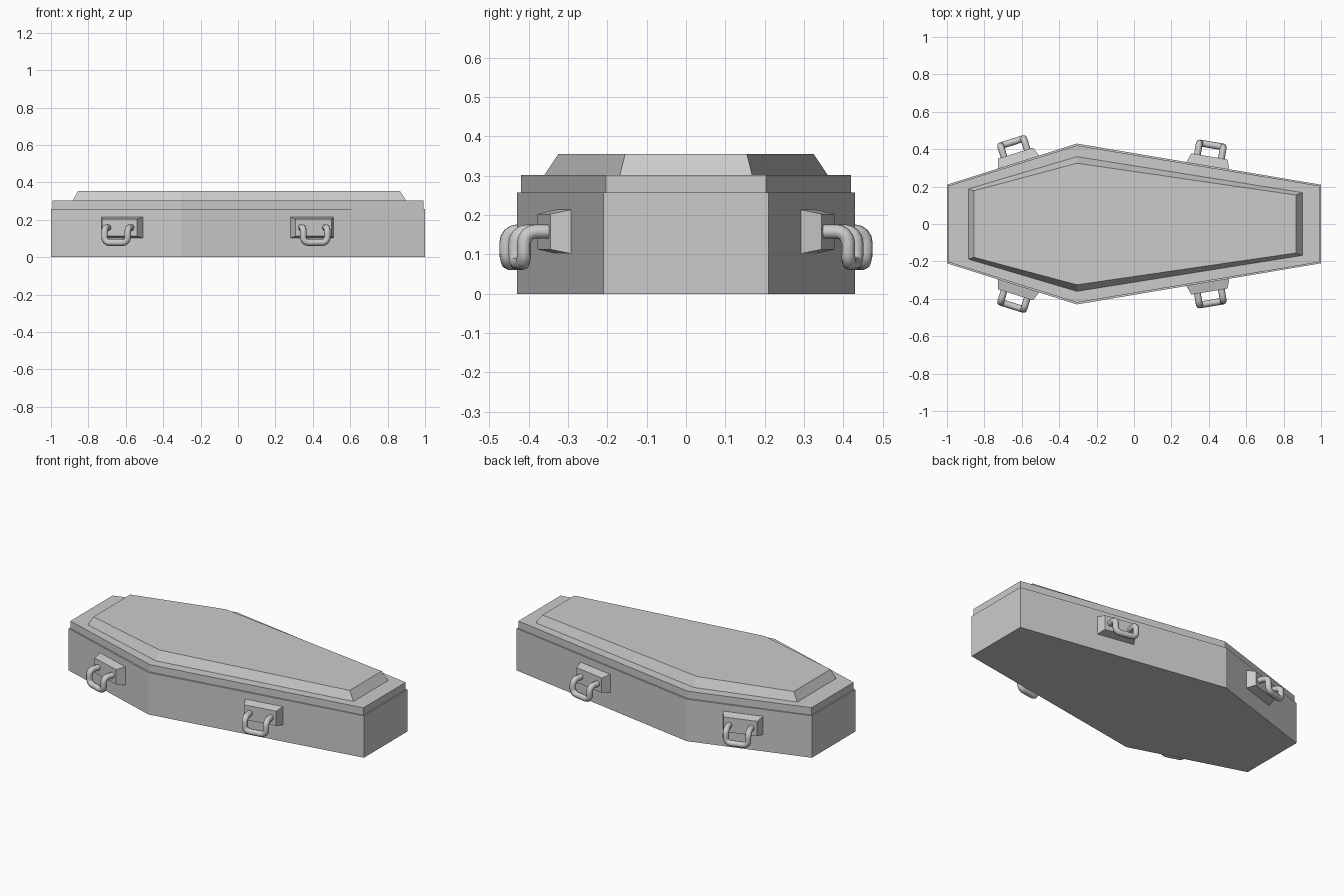
import bpy, bmesh, math
from mathutils import Vector, Matrix

cube = bpy.data.objects.get("Cube")
if cube:
    bpy.data.objects.remove(cube)

gray = bpy.data.materials.new("plain_gray")
gray.use_nodes = True
gray.diffuse_color = (0.6, 0.6, 0.6, 1)
gray.node_tree.nodes["Principled BSDF"].inputs["Base Color"].default_value = (0.6, 0.6, 0.6, 1)

SHOULDER_X = -0.305


def outline(head_x, head_y, shoulder_y, foot_x, foot_y):
    """Six-sided plan, counter-clockwise."""
    half = [(head_x, -head_y), (SHOULDER_X, -shoulder_y), (foot_x, -foot_y)]
    return half + [(x, -y) for x, y in reversed(half)]


def loft(name, bottom, z0, top, z1):
    """Closed solid between two matching plans."""
    bm = bmesh.new()
    low = [bm.verts.new((x, y, z0)) for x, y in bottom]
    high = [bm.verts.new((x, y, z1)) for x, y in top]
    bm.faces.new(low[::-1])
    bm.faces.new(high)
    n = len(low)
    for i in range(n):
        j = (i + 1) % n
        bm.faces.new((low[i], low[j], high[j], high[i]))
    mesh = bpy.data.meshes.new(name)
    bm.to_mesh(mesh)
    bm.free()
    mesh.materials.append(gray)
    obj = bpy.data.objects.new(name, mesh)
    bpy.context.collection.objects.link(obj)
    return obj


def rectangle(w, h):
    return [(-w, -h), (w, -h), (w, h), (-w, h)]


def rounded(points, radius, steps=4):
    """Polyline with its inner corners rounded."""
    pts = [Vector(p) for p in points]
    path = [pts[0]]
    for a, b, c in zip(pts, pts[1:], pts[2:]):
        start = b + (a - b).normalized() * radius
        end = b + (c - b).normalized() * radius
        centre = start + end - b
        for i in range(steps + 1):
            t = i / steps * math.pi / 2
            path.append(centre + (start - centre) * math.cos(t) + (end - centre) * math.sin(t))
    return path + [pts[-1]]


def bail(name):
    """U-shaped grip; local x along the wall, y up, z outward."""
    w, out, drop = 0.065, 0.112, -0.08
    path = rounded([(-w, 0, 0.04), (-w, 0, out), (-w, drop, out),
                    (w, drop, out), (w, 0, out), (w, 0, 0.04)], 0.028)
    curve = bpy.data.curves.new(name, "CURVE")
    curve.dimensions = "3D"
    curve.bevel_depth = 0.018
    curve.bevel_resolution = 2
    curve.use_fill_caps = True
    spline = curve.splines.new("POLY")
    spline.points.add(len(path) - 1)
    for point, p in zip(spline.points, path):
        point.co = (*p, 1)
    curve.materials.append(gray)
    obj = bpy.data.objects.new(name, curve)
    bpy.context.collection.objects.link(obj)
    bpy.ops.object.select_all(action="DESELECT")
    obj.select_set(True)
    bpy.context.view_layer.objects.active = obj
    bpy.ops.object.convert(target="MESH")
    bpy.ops.object.shade_smooth_by_angle(angle=math.radians(50))
    return bpy.context.view_layer.objects.active


# Box and lid
body = outline(-1, 0.21, 0.43, 1, 0.21)
rim = outline(-0.993, 0.204, 0.42, 0.993, 0.204)
loft("box_body", body, 0, body, 0.257)
loft("lid_rim", rim, 0.257, rim, 0.302)
loft("lid_panel", outline(-0.885, 0.188, 0.36, 0.9, 0.168), 0.302,
     outline(-0.855, 0.178, 0.325, 0.865, 0.155), 0.355)

# Handles: a tapered plate and a grip on each long wall
for end, x, far_x in (("head", -0.618, -1), ("foot", 0.395, 1)):
    slope = 0.22 / (SHOULDER_X - far_x)
    wall_y = 0.21 + slope * (x - far_x)
    for side, s in (("left", 1), ("right", -1)):
        along = Vector((1, s * slope, 0)).normalized() * -s
        up = Vector((0, 0, 1))
        outward = along.cross(up)
        frame = Matrix((along, up, outward)).transposed().to_4x4()
        frame.translation = (x, s * wall_y, 0.158)
        plate = loft(f"{end}_{side}_plate", rectangle(0.118, 0.057), -0.005,
                     rectangle(0.098, 0.045), 0.05)
        plate.matrix_world = frame
        grip = bail(f"{end}_{side}_grip")
        grip.matrix_world = frame
